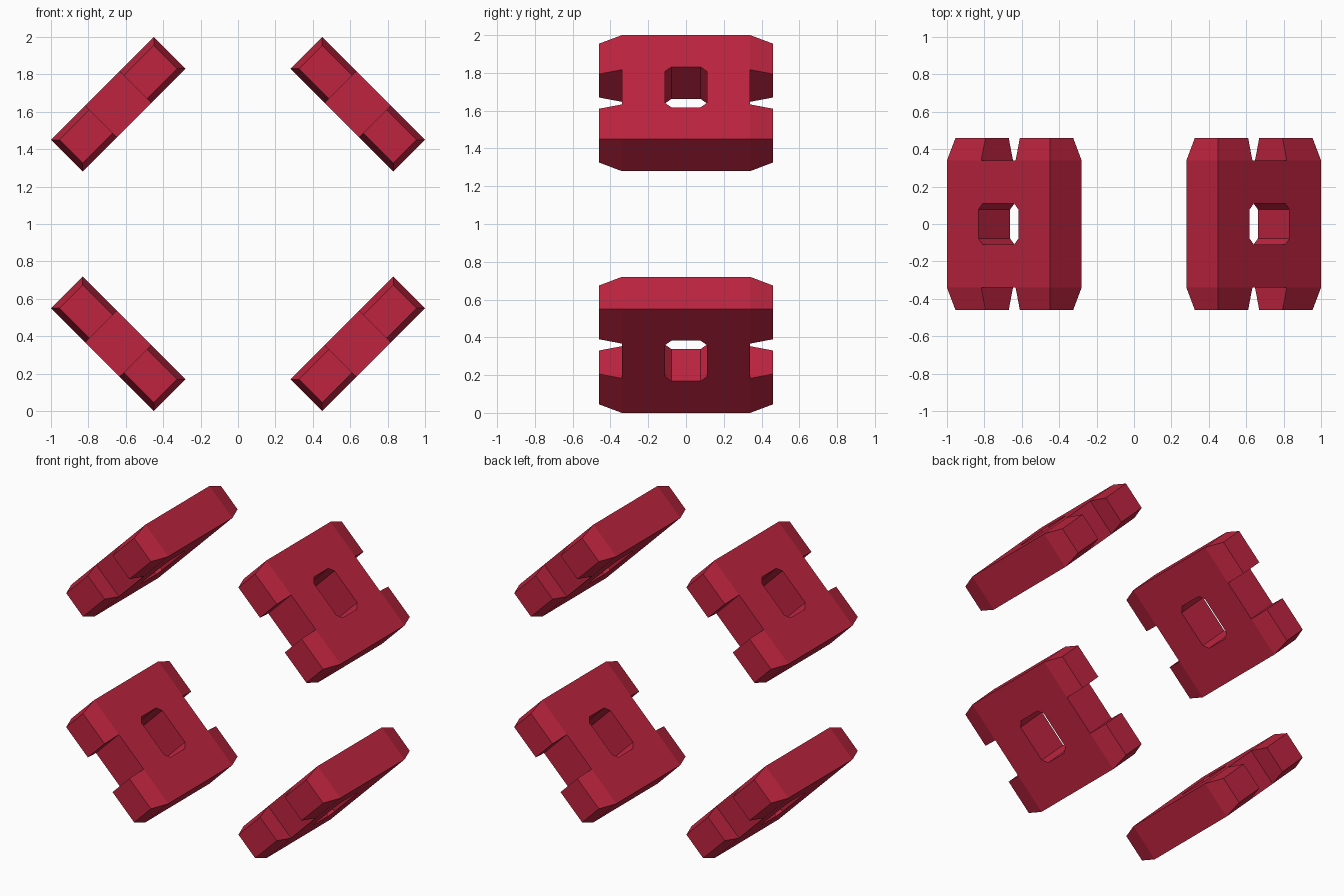
import bpy, bmesh, math

if "Cube" in bpy.data.objects:
    bpy.data.objects.remove(bpy.data.objects["Cube"])

HL, HT = 0.389, 0.12        # half length and half thickness of a plate
Y_BODY, Y_END = 0.34, 0.46  # where the taper starts and ends
INSET = 0.032
RADIUS = 0.64 * math.sqrt(2)

red = bpy.data.materials.new("crimson red")
red.diffuse_color = (0.515, 0.0175, 0.05, 1)
red.use_nodes = True
red.node_tree.nodes["Principled BSDF"].inputs["Base Color"].default_value = red.diffuse_color


def loft(bm, rings):
    """Closed solid through equal-sized rings of points."""
    rows = [[bm.verts.new(p) for p in ring] for ring in rings]
    n = len(rows[0])
    for a, b in zip(rows, rows[1:]):
        for i in range(n):
            bm.faces.new((a[i], a[(i + 1) % n], b[(i + 1) % n], b[i]))
    bm.faces.new(rows[0])
    bm.faces.new(rows[-1])


def make_object(name, bm):
    bmesh.ops.recalc_face_normals(bm, faces=bm.faces)
    mesh = bpy.data.meshes.new(name)
    bm.to_mesh(mesh)
    bm.free()
    mesh.materials.append(red)
    obj = bpy.data.objects.new(name, mesh)
    bpy.context.collection.objects.link(obj)
    return obj


def rect(y, d):
    l, t = HL - d, HT - d
    return [(-l, y, -t), (l, y, -t), (l, y, t), (-l, y, t)]


# plate body with tapered ends
bm = bmesh.new()
loft(bm, [rect(-Y_END, INSET), rect(-Y_BODY, 0), rect(Y_BODY, 0), rect(Y_END, INSET)])
plate = make_object("plate_1", bm)

# cutter: octagonal centre hole and one notch at each end
bm = bmesh.new()
hx, hy, c = 0.152, 0.11, 0.033
octagon = [(hx, -hy + c), (hx, hy - c), (hx - c, hy), (c - hx, hy),
           (-hx, hy - c), (-hx, c - hy), (c - hx, -hy), (hx - c, -hy)]
loft(bm, [[(x, y, z) for x, y in octagon] for z in (-0.3, 0.3)])
for s in (-1, 1):
    corners = [(-0.13, s * Y_BODY), (0.13, s * Y_BODY), (0.13, s * 0.6), (-0.13, s * 0.6)]
    loft(bm, [[(x, y, z) for x, y in corners] for z in (-0.3, 0.3)])
cutter = make_object("cutter", bm)
cutter.hide_render = True

# cut the plate and drop the helper
mod = plate.modifiers.new("cut", 'BOOLEAN')
mod.operation = 'DIFFERENCE'
mod.solver = 'EXACT'
mod.object = cutter
bpy.context.view_layer.update()
cut_mesh = bpy.data.meshes.new_from_object(plate.evaluated_get(bpy.context.evaluated_depsgraph_get()))
plate.modifiers.clear()
plate.data = cut_mesh
bpy.data.objects.remove(cutter)
cut_mesh.materials.clear()
cut_mesh.materials.append(red)
for p in cut_mesh.polygons:
    p.material_index = 0

# four plates around the centre
for i in range(4):
    obj = plate if i == 0 else bpy.data.objects.new(f"plate_{i + 1}", cut_mesh)
    if i:
        bpy.context.collection.objects.link(obj)
    a = math.radians(45 + 90 * i)
    obj.rotation_euler = (0, a, 0)
    obj.location = (RADIUS * math.sin(a), 0, 1 + RADIUS * math.cos(a))
